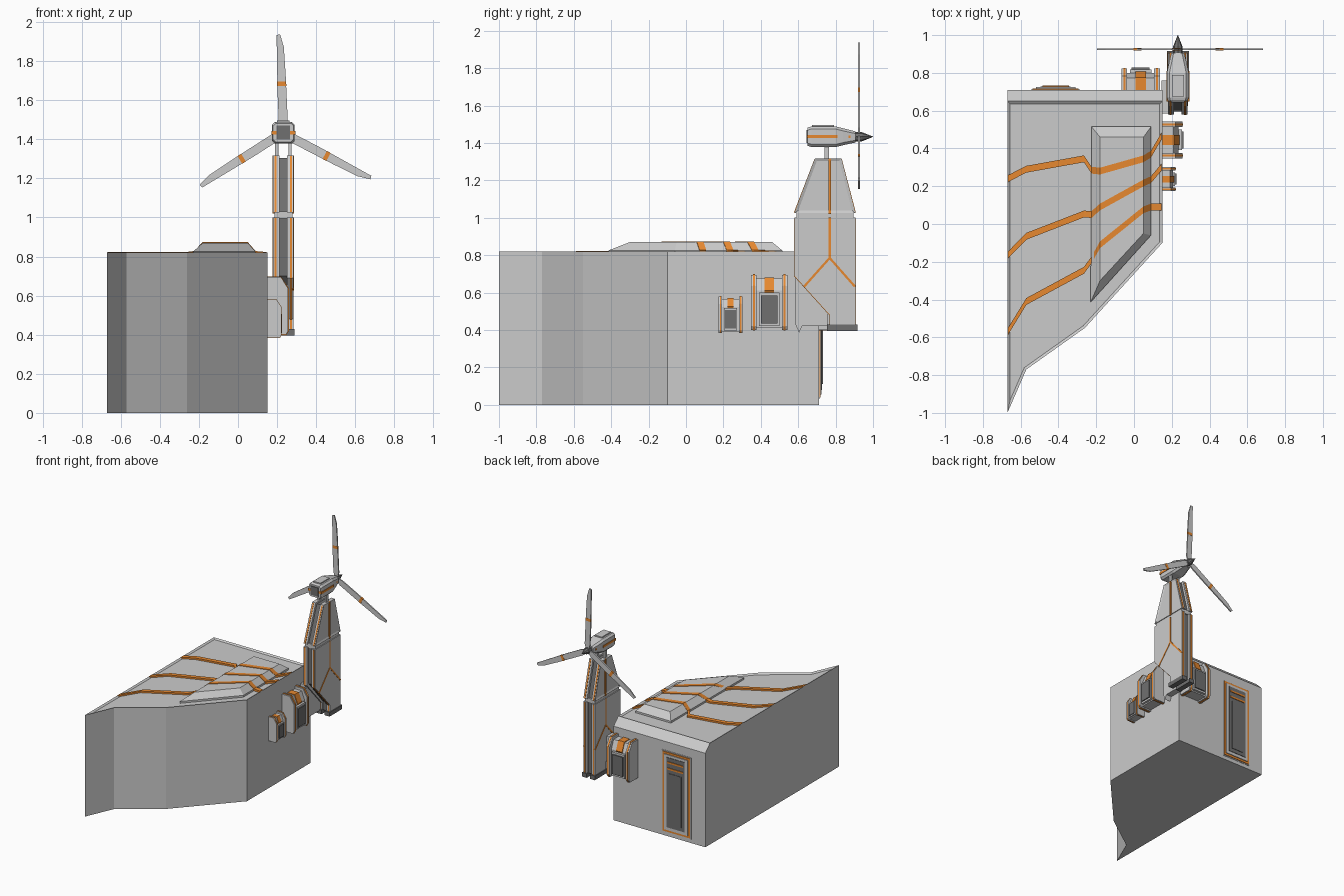
import bpy, bmesh, math
from mathutils import Matrix, Vector

if "Cube" in bpy.data.objects:
    bpy.data.objects.remove(bpy.data.objects["Cube"])


def material(name, col):
    m = bpy.data.materials.new(name)
    m.diffuse_color = (*col, 1)
    m.use_nodes = True
    m.node_tree.nodes["Principled BSDF"].inputs["Base Color"].default_value = m.diffuse_color
    return m


ORANGE = material("orange", (0.8, 0.25, 0.03))
DARK = material("dark_grey", (0.16, 0.16, 0.16))


def finish(name, bm, mat=None, matrix=None):
    bmesh.ops.recalc_face_normals(bm, faces=bm.faces)
    me = bpy.data.meshes.new(name)
    bm.to_mesh(me)
    bm.free()
    ob = bpy.data.objects.new(name, me)
    bpy.context.collection.objects.link(ob)
    if mat:
        me.materials.append(mat)
    if matrix:
        ob.matrix_world = matrix
    return ob


def loft_bm(rings):
    """Skin equal-length closed rings of points and cap the ends."""
    bm = bmesh.new()
    vs = [[bm.verts.new(p) for p in r] for r in rings]
    n = len(vs[0])
    for a, b in zip(vs, vs[1:]):
        for i in range(n):
            j = (i + 1) % n
            bm.faces.new((a[i], a[j], b[j], b[i]))
    bm.faces.new(vs[0])
    bm.faces.new(vs[-1])
    bmesh.ops.recalc_face_normals(bm, faces=bm.faces)
    return bm


def prism_bm(pts, axis, a, b):
    put = {"x": lambda p, t: (t, p[0], p[1]),
           "y": lambda p, t: (p[0], t, p[1]),
           "z": lambda p, t: (p[0], p[1], t)}[axis]
    return loft_bm([[put(p, t) for p in pts] for t in (a, b)])


def prism(name, pts, axis, a, b, mat=None, matrix=None):
    return finish(name, prism_bm(pts, axis, a, b), mat, matrix)


def box(name, x, y, z, mat=None, matrix=None):
    return prism(name, [(x[0], y[0]), (x[1], y[0]), (x[1], y[1]), (x[0], y[1])], "z", *z, mat, matrix)


def stroke(name, p, q, w, axis, a, b, mat):
    p, q = Vector(p), Vector(q)
    n = (q - p).orthogonal().normalized() * w / 2
    return prism(name, [p + n, q + n, q - n, p - n], axis, a, b, mat)


# Main building: angled footprint, chamfered back edge, recessed roof
foot = [(-.67, .71), (.15, .71), (.15, -.10), (-.26, -.55), (-.57, -.77), (-.67, -1)]
bm = prism_bm(foot, "z", 0, .82)
edge = [e for e in bm.edges if all(v.co.z > .8 and v.co.y > .7 for v in e.verts)]
bmesh.ops.bevel(bm, geom=edge, offset=.06, segments=1, affect="EDGES")
roof = [f for f in bm.faces if all(v.co.z > .81 for v in f.verts)]
bmesh.ops.inset_region(bm, faces=roof, thickness=.014, depth=-.01, use_even_offset=True)
finish("building", bm)

# Raised roof block with sloped sides
low = [(-.225, .515), (.09, .515), (.09, -.06), (-.23, -.415)]
top = [(-.18, .46), (.05, .46), (.05, -.05), (-.18, -.30)]
finish("roof_block", loft_bm([[(*p, .80) for p in low], [(*p, .825) for p in low], [(*p, .87) for p in top]]))

# Orange roof bands running over the block
xs = [-.668, -.57, -.265, -.225, -.18, .05, .09, .145]
zs = [.823, .823, .823, .828, .874, .874, .828, .823]
for k, ys in enumerate([(.24, .29, .345, .285, .28, .345, .37, .465),
                        (-.165, -.065, .053, .05, .09, .217, .235, .30),
                        (-.57, -.41, -.245, -.19, -.11, .075, .09, .09)]):
    finish(f"roof_band_{k}", loft_bm([[(x, y - .018, z - .018), (x, y + .018, z - .018),
                                       (x, y + .018, z), (x, y - .018, z)]
                                      for x, y, z in zip(xs, ys, zs)]), ORANGE)

# Back door: layered frame, dark leaf, orange bars
cx = -.415
for nm, hw, z0, z1, y1, mat in [("door_surround", .13, .03, .69, .713, None),
                                ("door_trim", .122, .038, .682, .718, ORANGE),
                                ("door_frame", .105, .055, .665, .724, None),
                                ("door_leaf", .08, .08, .645, .728, DARK)]:
    box(nm, (cx - hw, cx + hw), (.70, y1), (z0, z1), mat)
for k, z in enumerate((.55, .60)):
    box(f"door_bar_{k}", (cx - .07, cx + .07), (.72, .733), (z, z + .014), ORANGE)
box("door_inner_panel", (cx - .055, cx + .055), (.72, .732), (.11, .52), DARK)


# Wall units: local x points out of the wall, y runs along it
def wall_unit(tag, loc, turn, s):
    m = Matrix.Translation(loc) @ Matrix.Rotation(turn, 4, "Z") @ Matrix.Scale(s, 4)
    rail = [(0, 0), (.095, 0), (.107, .02), (.107, .235), (.07, .295), (0, .295)]
    trim = [(0, -.003), (.097, -.003), (.11, .019), (.11, .237), (.071, .298), (0, .298)]
    body = [(0, .01), (.085, .01), (.085, .21), (.06, .275), (0, .275)]
    cap = [(0, .281), (.063, .281), (.092, .212), (.085, .2), (0, .2)]
    for side in (-1, 1):
        prism(f"{tag}_rail_{side}", rail, "y", side * .068, side * .097, None, m)
        prism(f"{tag}_rail_trim_{side}", trim, "y", side * .077, side * .087, ORANGE, m)
    prism(f"{tag}_body", body, "y", -.07, .07, None, m)
    prism(f"{tag}_cap", cap, "y", -.026, .026, ORANGE, m)
    box(f"{tag}_panel_frame", (.05, .103), (-.054, .054), (.02, .2), None, m)
    box(f"{tag}_panel", (.06, .112), (-.045, .045), (.035, .185), DARK, m)


wall_unit("large_unit", (.15, .445, .40), 0, 1)
wall_unit("small_unit", (.15, .238, .385), 0, .66)
wall_unit("back_unit", (.035, .71, .40), math.pi / 2, 1.05)

# Tower: mirrored side plates with orange edging around a dark core
C = .232
lower = [(.58, 1.0), (.905, 1.0), (.905, .41), (.77, .41), (.77, .48), (.58, .69)]
upper = [(.58, 1.025), (.905, 1.025), (.83, 1.318), (.69, 1.318)]
lower_trim = [(.577, .997), (.908, .997), (.908, .415), (.767, .415), (.767, .478), (.577, .688)]
upper_trim = [(.577, 1.028), (.908, 1.028), (.833, 1.314), (.687, 1.314)]
for s in (-1, 1):
    X = lambda d: C + s * d
    prism(f"tower_lower_plate_{s}", lower, "x", X(.02), X(.052), None)
    bm = prism_bm(upper, "x", X(.02), X(.052))
    face = [f for f in bm.faces if all(abs(v.co.x - X(.052)) < 1e-4 for v in f.verts)]
    bmesh.ops.inset_region(bm, faces=face, thickness=.014, depth=-.006, use_even_offset=True)
    finish(f"tower_upper_plate_{s}", bm)
    prism(f"tower_lower_trim_{s}", lower_trim, "x", X(.034), X(.045), ORANGE)
    prism(f"tower_upper_trim_{s}", upper_trim, "x", X(.034), X(.044), ORANGE)
    # Forked orange line on the outer face
    for k, (p, q) in enumerate([((.768, .78), (.768, 1.0)), ((.768, 1.02), (.768, 1.318)),
                                ((.768, .785), (.63, .63)), ((.768, .785), (.903, .632))]):
        stroke(f"tower_line_{s}_{k}", p, q, .012, "x", X(.04), X(.0545), ORANGE)
    # Neck posts
    box(f"neck_post_{s}", (X(.026), X(.042)), (.74, .765), (1.30, 1.40))
    # Foot blocks
    box(f"tower_foot_{s}", (X(.014), X(.058)), (.755, .917), (.395, .428), DARK)
prism("tower_core_lower", [(.60, 1.0), (.885, 1.0), (.885, .42), (.78, .42), (.78, .49), (.60, .70)],
      "x", C - .025, C + .025, DARK)
prism("tower_core_upper", [(.60, 1.0), (.885, 1.0), (.885, 1.025), (.815, 1.305), (.705, 1.305), (.60, 1.025)],
      "x", C - .03, C + .03, DARK)
box("tower_waist", (C - .046, C + .046), (.592, .895), (.995, 1.03))

# Bracket tying the tower to the wall corner
prism("tower_bracket", [(.585, .69), (.585, .43), (.605, .385), (.62, .42), (.76, .42), (.76, .69)],
      "x", .145, .20)


# Nacelle: chamfered sections lofted towards the rotor
def section(y, w, z0, z1, c):
    return [(C + x, y, z) for x, z in [(-w, z0 + c), (-w + c, z0), (w - c, z0), (w, z0 + c),
                                       (w, z1 - c), (w - c, z1), (-w + c, z1), (-w, z1 - c)]]


finish("nacelle", loft_bm([section(.65, .052, 1.385, 1.482, .014), section(.67, .058, 1.378, 1.488, .014),
                           section(.80, .058, 1.378, 1.488, .014), section(.84, .05, 1.388, 1.478, .014),
                           section(.905, .034, 1.402, 1.462, .012)]))
box("nacelle_top_plate", (C - .032, C + .032), (.675, .79), (1.48, 1.497))
box("nacelle_rear_panel", (C - .035, C + .035), (.643, .66), (1.40, 1.47), DARK)
box("nacelle_side_band", (C - .061, C + .061), (.648, .81), (1.425, 1.443), ORANGE)
box("nacelle_nose_band", (C - .043, C + .043), (.80, .88), (1.427, 1.441), ORANGE)

# Rotor: hub, spinner and three blades
H = Vector((C, .925, 1.433))


def cone(name, y0, y1, r0, r1, mat=None):
    bm = bmesh.new()
    bmesh.ops.create_cone(bm, cap_ends=True, segments=8, radius1=r0, radius2=r1, depth=y1 - y0)
    m = Matrix.Translation((H.x, (y0 + y1) / 2, H.z)) @ Matrix.Rotation(-math.pi / 2, 4, "X")
    return finish(name, bm, mat, m)


cone("rotor_hub", .90, .942, .026, .026, DARK)
cone("rotor_spinner", .942, 1.0, .024, .001, DARK)
blade = [(.01, -.012), (.05, -.024), (.30, -.017), (.44, -.010), (.505, .008),
         (.50, .026), (.20, .026), (.05, .022), (.01, .012)]
band = [(.24, -.0195), (.262, -.019), (.262, .027), (.24, .027)]
for k in range(3):
    m = Matrix.Translation(H) @ Matrix.Rotation(-math.radians(91 + 120 * k), 4, "Y")
    prism(f"blade_{k}", blade, "y", -.005, .005, None, m)
    prism(f"blade_band_{k}", band, "y", -.0065, .0065, ORANGE, m)
